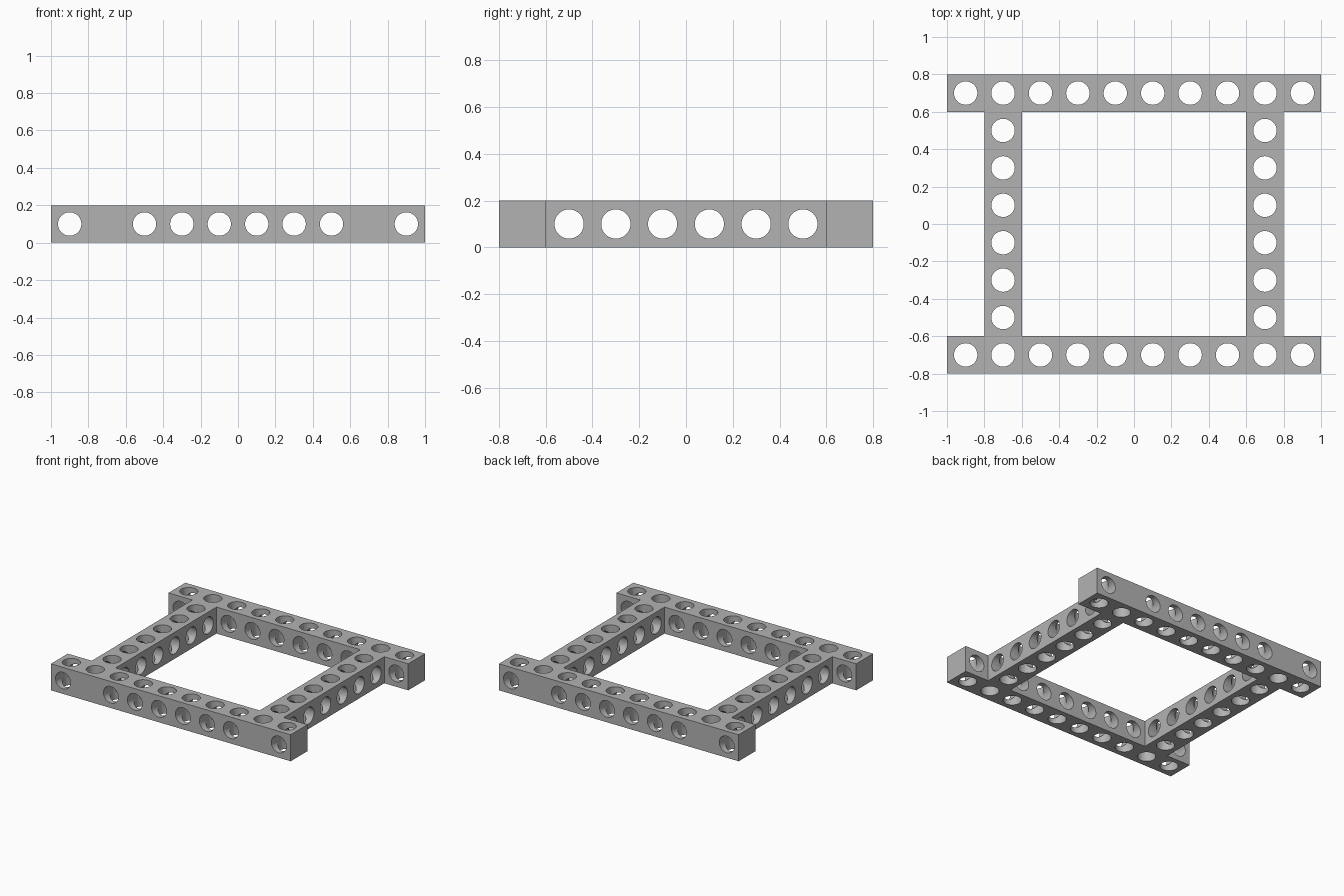
import bpy, bmesh, math
from mathutils import Matrix, Vector

cube = bpy.data.objects.get("Cube")
if cube:
    bpy.data.objects.remove(cube, do_unlink=True)

CELL = 0.2            # beam thickness and hole spacing
MID = CELL / 2        # height of the sideways holes
HOLE_RADIUS = 0.0625
RAIL = 0.7            # centre line of every beam

grey = bpy.data.materials.new("grey")
grey.use_nodes = True
grey.diffuse_color = (0.45, 0.45, 0.45, 1)
grey.node_tree.nodes["Principled BSDF"].inputs["Base Color"].default_value = grey.diffuse_color


def add_object(name, bm):
    mesh = bpy.data.meshes.new(name)
    bmesh.ops.recalc_face_normals(bm, faces=bm.faces)
    bm.to_mesh(mesh)
    bm.free()
    obj = bpy.data.objects.new(name, mesh)
    mesh.materials.append(grey)
    bpy.context.collection.objects.link(obj)
    return obj


def drill(target, name, centres, axis):
    """Cut a round hole along the axis through each centre."""
    bm = bmesh.new()
    turn = Vector((0, 0, 1)).rotation_difference(Vector(axis)).to_matrix().to_4x4()
    for centre in centres:
        bmesh.ops.create_cone(bm, cap_ends=True, segments=48, radius1=HOLE_RADIUS,
                              radius2=HOLE_RADIUS, depth=2.2,
                              matrix=Matrix.Translation(centre) @ turn)
    cutter = add_object(name, bm)
    cutter.hide_render = True
    mod = target.modifiers.new(name, 'BOOLEAN')
    mod.operation = 'DIFFERENCE'
    mod.solver = 'EXACT'
    mod.object = cutter
    return cutter


# Frame outline: long front and back beams joined by two side beams
bm = bmesh.new()
quarter = [(1, 0.8), (1, 0.6), (0.8, 0.6)]
outer = (quarter + [(x, -y) for x, y in reversed(quarter)]
         + [(-x, -y) for x, y in quarter] + [(-x, y) for x, y in reversed(quarter)])
inner = [(0.6, 0.6), (0.6, -0.6), (-0.6, -0.6), (-0.6, 0.6)]
edges = []
for loop in (outer, inner):
    verts = [bm.verts.new((x, y, 0)) for x, y in loop]
    edges += [bm.edges.new((a, b)) for a, b in zip(verts, verts[1:] + verts[:1])]
bmesh.ops.triangle_fill(bm, edges=edges, use_beauty=True)
raised = bmesh.ops.extrude_face_region(bm, geom=bm.faces[:])
bmesh.ops.translate(bm, vec=(0, 0, CELL),
                    verts=[v for v in raised["geom"] if isinstance(v, bmesh.types.BMVert)])
frame = add_object("beam_frame", bm)

# Hole positions on the regular spacing
long_row = [(i - 4.5) * CELL for i in range(10)]
short_row = [(i - 2.5) * CELL for i in range(6)]
upright = [(x, s * RAIL, MID) for x in long_row for s in (-1, 1)]
upright += [(s * RAIL, y, MID) for y in short_row for s in (-1, 1)]
front_back = [(x, 0, MID) for x in long_row if abs(abs(x) - RAIL) > 0.01]
sideways = [(0, y, MID) for y in short_row]

cutters = [drill(frame, "upright_hole_cutters", upright, (0, 0, 1)),
           drill(frame, "front_back_hole_cutters", front_back, (0, 1, 0)),
           drill(frame, "sideways_hole_cutters", sideways, (1, 0, 0))]

# Apply the cuts and remove the cutters
bpy.context.view_layer.objects.active = frame
frame.select_set(True)
for mod in list(frame.modifiers):
    bpy.ops.object.modifier_apply(modifier=mod.name)
for cutter in cutters:
    bpy.data.objects.remove(cutter, do_unlink=True)

# Smooth hole walls, sharp rims
bpy.ops.object.select_all(action='DESELECT')
frame.select_set(True)
bpy.ops.object.shade_smooth_by_angle(angle=math.radians(30))
